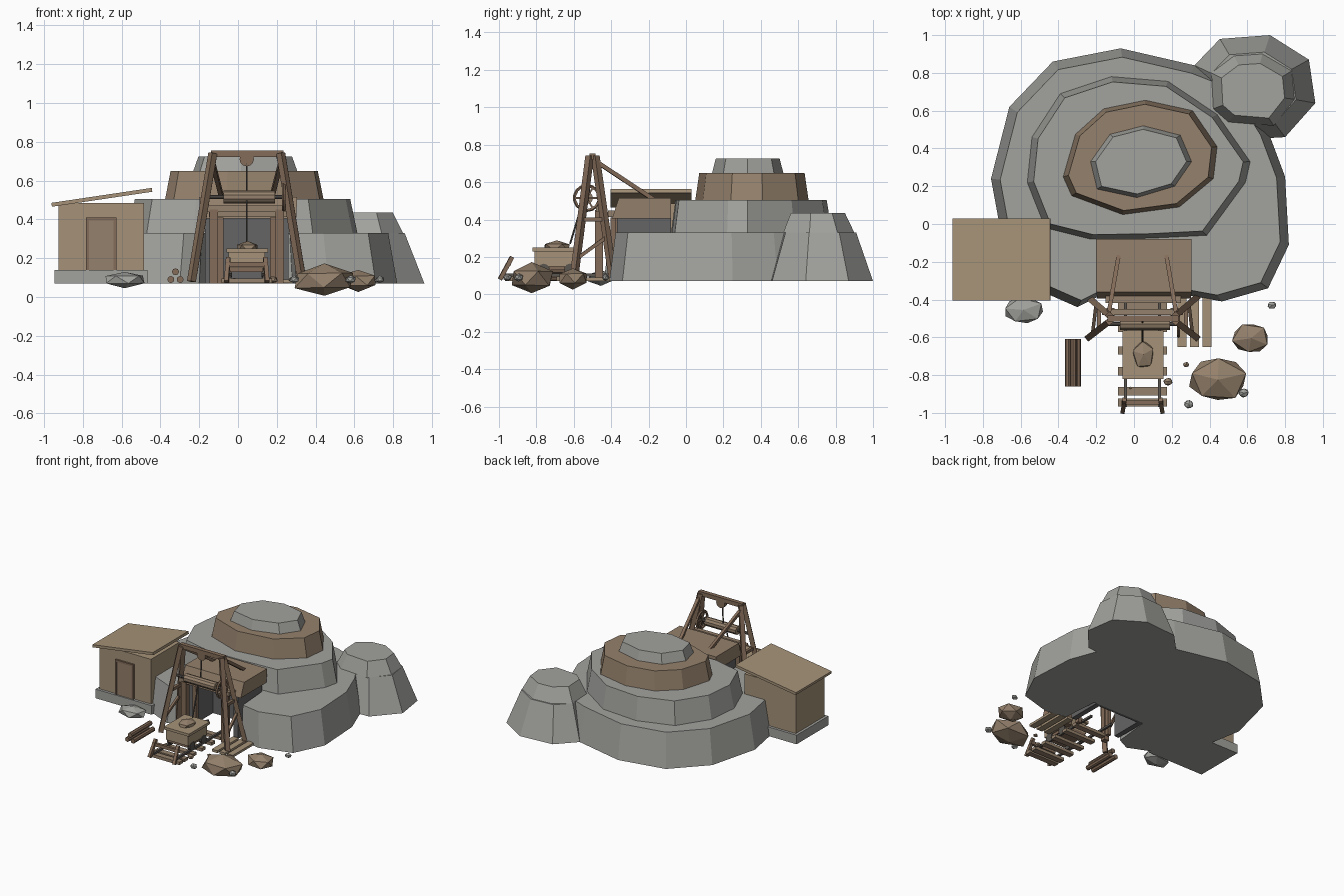
import bpy, bmesh, math, random
from mathutils import Vector, Matrix

if "Cube" in bpy.data.objects:
    bpy.data.objects.remove(bpy.data.objects["Cube"])
random.seed(4)

def mat(name, c):
    m = bpy.data.materials.new(name)
    m.diffuse_color = (*c, 1)
    m.use_nodes = True
    m.node_tree.nodes["Principled BSDF"].inputs["Base Color"].default_value = m.diffuse_color
    return m
STONE = mat("stone", (.36, .36, .34))
DARK = mat("dark_stone", (.13, .13, .13))
EARTH = mat("earth", (.30, .22, .15))
WOOD = mat("wood", (.23, .15, .10))
TAN = mat("planks", (.38, .29, .19))
IRON = mat("iron", (.10, .09, .08))
G = .07   # ground level of the hill

def finish(name, bm, m):
    bmesh.ops.recalc_face_normals(bm, faces=bm.faces)
    me = bpy.data.meshes.new(name)
    bm.to_mesh(me)
    bm.free()
    me.materials.append(m)
    o = bpy.data.objects.new(name, me)
    bpy.context.collection.objects.link(o)
    return o

def tier(name, pts, z0, z1, scale, m, c=None):
    """Tapered prism over an outline."""
    bm = bmesh.new()
    n = len(pts)
    c = Vector(c) if c else sum((Vector(p) for p in pts), Vector((0, 0))) / n
    lo = [bm.verts.new((*p, z0)) for p in pts]
    hi = [bm.verts.new((*(c + (Vector(p) - c) * scale), z1)) for p in pts]
    bm.faces.new(lo)
    bm.faces.new(hi)
    for i in range(n):
        j = (i + 1) % n
        bm.faces.new((lo[i], lo[j], hi[j], hi[i]))
    return finish(name, bm, m)

def box(name, x, y, z, m):
    bm = bmesh.new()
    bmesh.ops.create_cube(bm, size=1)
    for v in bm.verts:
        v.co = Vector([(r[0] + r[1]) / 2 + k * (r[1] - r[0]) for r, k in zip((x, y, z), v.co)])
    return finish(name, bm, m)

def rod(name, a, b, w, m, sides=4, d=None):
    """Square beam or round rod from a to b."""
    a, b = Vector(a), Vector(b)
    bm = bmesh.new()
    if sides == 4:
        bmesh.ops.create_cube(bm, size=1)
        bmesh.ops.scale(bm, vec=(w, d or w, (b - a).length), verts=bm.verts)
    else:
        bmesh.ops.create_cone(bm, cap_ends=True, segments=sides, radius1=w, radius2=w, depth=(b - a).length)
    q = (b - a).to_track_quat('Z', 'Y').to_matrix().to_4x4()
    bmesh.ops.transform(bm, matrix=Matrix.Translation((a + b) / 2) @ q, verts=bm.verts)
    return finish(name, bm, m)

def rock(name, loc, size, m, turn=0):
    bm = bmesh.new()
    bmesh.ops.create_icosphere(bm, subdivisions=1, radius=1)
    for v in bm.verts:
        v.co *= random.uniform(.92, 1.08)
    bmesh.ops.transform(bm, matrix=Matrix.Translation(loc) @ Matrix.Diagonal((*size, 1)) @ Matrix.Rotation(turn, 4, 'Z'), verts=bm.verts)
    return finish(name, bm, m)

# stepped hill with an entrance notch in the lowest tier
tier("hill_base", [(.30, -.38), (.465, -.41), (.71, -.34), (.82, -.11), (.80, .25), (.71, .49), (.55, .75),
     (.32, .84), (-.07, .93), (-.43, .86), (-.66, .62), (-.757, .24), (-.70, -.07), (-.55, -.33),
     (-.30, -.44), (-.20, -.39), (-.17, -.10), (.28, -.10)], G, .33, .94, STONE, (.05, .15))
tier("hill_middle", [(-.12, .78), (-.39, .69), (-.54, .46), (-.565, .22), (-.47, -.02), (-.23, -.08), (.09, -.075),
     (.385, -.06), (.59, .22), (.615, .33), (.44, .58), (.18, .755)], .33, .505, .94, STONE)
tier("hill_earth_band", [(.06, .655), (-.16, .61), (-.31, .475), (-.375, .25), (-.33, .15), (-.06, .05),
     (.24, .09), (.42, .24), (.44, .41), (.31, .60)], .505, .65, .93, EARTH)
tier("hill_summit", [(.05, .52), (-.127, .475), (-.23, .33), (-.195, .185), (.015, .14), (.215, .20),
     (.305, .33), (.245, .47)], .65, .725, .9, STONE)
# outcrop behind the hill
tier("outcrop_base", [(.455, .98), (.32, .84), (.37, .62), (.50, .50), (.63, .45), (.80, .46), (.96, .64), (.926, .87), (.72, 1.0)],
     G, .33, .70, STONE, (.62, .70))
tier("outcrop_cap", [(.53, .89), (.41, .80), (.42, .61), (.50, .54), (.74, .52), (.85, .66), (.835, .81), (.68, .90)],
     .33, .435, .76, STONE, (.63, .69))

# tunnel lining and canopy
box("tunnel_left", (-.17, -.13), (-.37, -.08), (G, .42), DARK)
box("tunnel_right", (.22, .26), (-.37, -.08), (G, .42), DARK)
box("tunnel_back", (-.17, .26), (-.12, -.08), (G, .42), DARK)
canopy = box("tunnel_canopy", (-.2, .305), (-.395, -.08), (.405, .515), EARTH)
for v in canopy.data.vertices:
    if v.co.y < -.2 and v.co.z > .45:
        v.co.y += .035
    elif v.co.z < .45:
        v.co.x = .05 + (v.co.x - .05) * .98

# shed
box("shed_plinth", (-.945, -.465), (-.39, .0), (G, .14), STONE)
box("shed_body", (-.925, -.485), (-.37, -.02), (.14, .485), TAN)
box("shed_door", (-.768, -.642), (-.38, -.36), (.13, .40), EARTH)
for x in (-.775, -.634):
    box("door_jamb", (x - .007, x + .007), (-.384, -.36), (.14, .41), WOOD)
box("door_head", (-.782, -.627), (-.384, -.36), (.395, .41), WOOD)
rod("shed_roof", (-.96, -.1875, .475), (-.443, -.1875, .552), .02, TAN, d=.435)
roof = bpy.data.objects["shed_roof"]
ys = [v.co.y for v in roof.data.vertices]
if max(ys) - min(ys) < .1:   # keep the wide side along y
    R = Matrix.Translation((-.7015, -.1875, .5135))
    R = R @ Matrix.Rotation(math.pi / 2, 4, Vector((.517, 0, .077))) @ R.inverted()
    roof.data.transform(R)

# headframe, mirrored about its centre
CX = .045
for s in (-1, 1):
    X = lambda d: CX + s * d
    top = (X(.175), -.5, .735)
    for y in (-.60, -.39):
        rod("frame_leg", (X(.285), y, G + .01), (X(.175), -.5 + (.015 if y > -.5 else -.015), .74), .033, WOOD)
    rod("frame_back_brace", (X(.18), -.48, .71), (X(.127), -.17, .505), .022, WOOD)
    rod("frame_side_tie", (X(.23), -.56, .40), (X(.23), -.44, .40), .022, WOOD)
    rod("frame_side_tie_low", (X(.265), -.585, .19), (X(.245), -.42, .31), .018, WOOD)
    rod("portal_post", (X(.17), -.465, G), (X(.17), -.465, .45), .042, WOOD)
    rod("portal_inner_post", (X(.135), -.39, G), (X(.135), -.39, .41), .03, WOOD)
    rod("rail", (X(.09), -.97, .103), (X(.09), -.30, .103), .016, IRON)
    rod("buffer_post", (X(.105), -.995, .08), (X(.095), -.93, .20), .022, WOOD)
    for y in (-.76, -.62):
        rod("cart_wheel", (X(.075), y, .132), (X(.098), y, .132), .032, IRON, 10)
rod("frame_top_beam", (-.14, -.5, .738), (.235, -.5, .738), .032, WOOD)
rod("portal_lintel", (-.17, -.465, .455), (.26, -.465, .455), .032, EARTH)
rod("portal_rear_lintel", (-.15, -.40, .43), (.25, -.40, .43), .035, EARTH)
rod("pulley", (CX, -.515, .71), (CX, -.485, .71), .037, WOOD, 12)
rod("rope", (CX, -.51, .69), (CX, -.52, .53), .005, IRON, 6)
rod("rope_lower", (CX, -.55, .50), (CX, -.62, .27), .005, IRON, 6)
rod("winch_drum", (-.075, -.53, .515), (.19, -.53, .515), .033, EARTH, 10)
rod("winch_axle", (-.16, -.53, .515), (.255, -.53, .515), .011, IRON, 8)
# hand wheel on the right end of the winch
bpy.ops.mesh.primitive_torus_add(major_segments=14, minor_segments=5, major_radius=.066, minor_radius=.009,
                                 location=(.235, -.53, .515), rotation=(0, math.pi / 2, 0))
wheel = bpy.context.object
wheel.name = "hand_wheel"
wheel.data.materials.append(WOOD)
for k in range(3):
    a = k * math.pi / 3
    d = Vector((0, math.cos(a), math.sin(a))) * .064
    c = Vector((.235, -.53, .515))
    rod("wheel_spoke", c - d, c + d, .009, WOOD)

# track, buffer and ore cart
for y in (-.945, -.885, -.78, -.67, -.55, -.44):
    box("track_tie", (-.085, .175), (y - .022, y + .022), (.072, .095), EARTH)
box("buffer_beam", (-.065, .155), (-.955, -.935), (.155, .18), WOOD)
tier("cart_body", [(-.05, -.81), (.14, -.81), (.14, -.58), (-.05, -.58)], .15, .235, 1.0, TAN)
box("cart_rim", (-.06, .155), (-.82, -.565), (.23, .25), TAN)
box("cart_chassis", (-.04, .13), (-.80, -.58), (.13, .152), WOOD)
rock("cart_ore", (.05, -.69, .25), (.062, .08, .04), EARTH, .4)

# log stack and plank stack
for x, z in ((-.346, .09), (-.298, .09), (-.322, .13)):
    rod("log", (x, -.86, z), (x, -.61, z), .018, WOOD, 8)
for x in (.255, .32, .387):
    box("plank", (x - .024, x + .024), (-.65, -.39), (.072, .09), TAN)

# loose rocks
rock("ore_pile_large", (.445, -.825, .085), (.168, .125, .083), EARTH, .3)
rock("ore_pile_small", (.62, -.605, .085), (.107, .087, .056), EARTH, .8)
rock("shed_boulder", (-.585, -.455, .09), (.115, .075, .042), STONE, .5)
for x, y, r, m in ((.29, -.955, .028, STONE), (.58, -.895, .03, STONE), (.73, -.43, .025, STONE),
                   (.18, -.835, .026, EARTH), (.275, -.745, .018, EARTH), (-.02, -.87, .012, EARTH)):
    rock("pebble", (x, y, .09), (r, r * .85, r * .75), m, x * 9)
